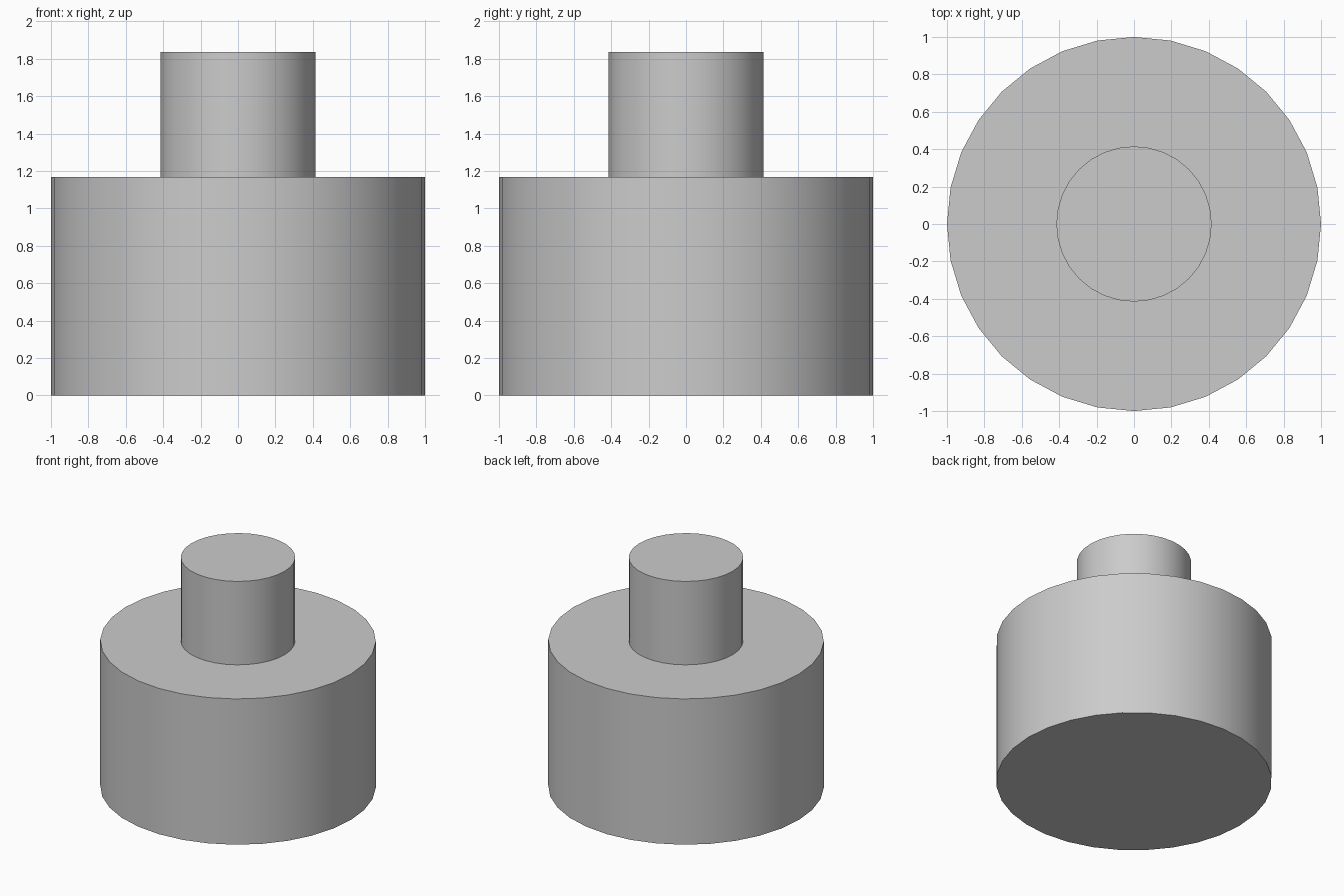
import bpy

cube = bpy.data.objects.get("Cube")
if cube:
    bpy.data.objects.remove(cube, do_unlink=True)

# Single plain grey finish
GREY = (0.6, 0.6, 0.6, 1.0)
mat = bpy.data.materials.new("plain_grey")
mat.use_nodes = True
mat.diffuse_color = GREY
mat.node_tree.nodes["Principled BSDF"].inputs["Base Color"].default_value = GREY


def cylinder(name, radius, bottom, top, sides=32):
    """Upright capped cylinder with smooth walls and sharp rims."""
    bpy.ops.mesh.primitive_cylinder_add(
        vertices=sides, radius=radius, depth=top - bottom,
        location=(0, 0, (bottom + top) / 2))
    obj = bpy.context.object
    obj.name = obj.data.name = name
    obj.data.materials.append(mat)
    bpy.ops.object.shade_smooth_by_angle()
    return obj


# Wide drum with a narrow neck standing on its top face
BODY_TOP = 1.167
cylinder("body", 1.0, 0.0, BODY_TOP)
cylinder("neck", 0.415, BODY_TOP, 1.835)
